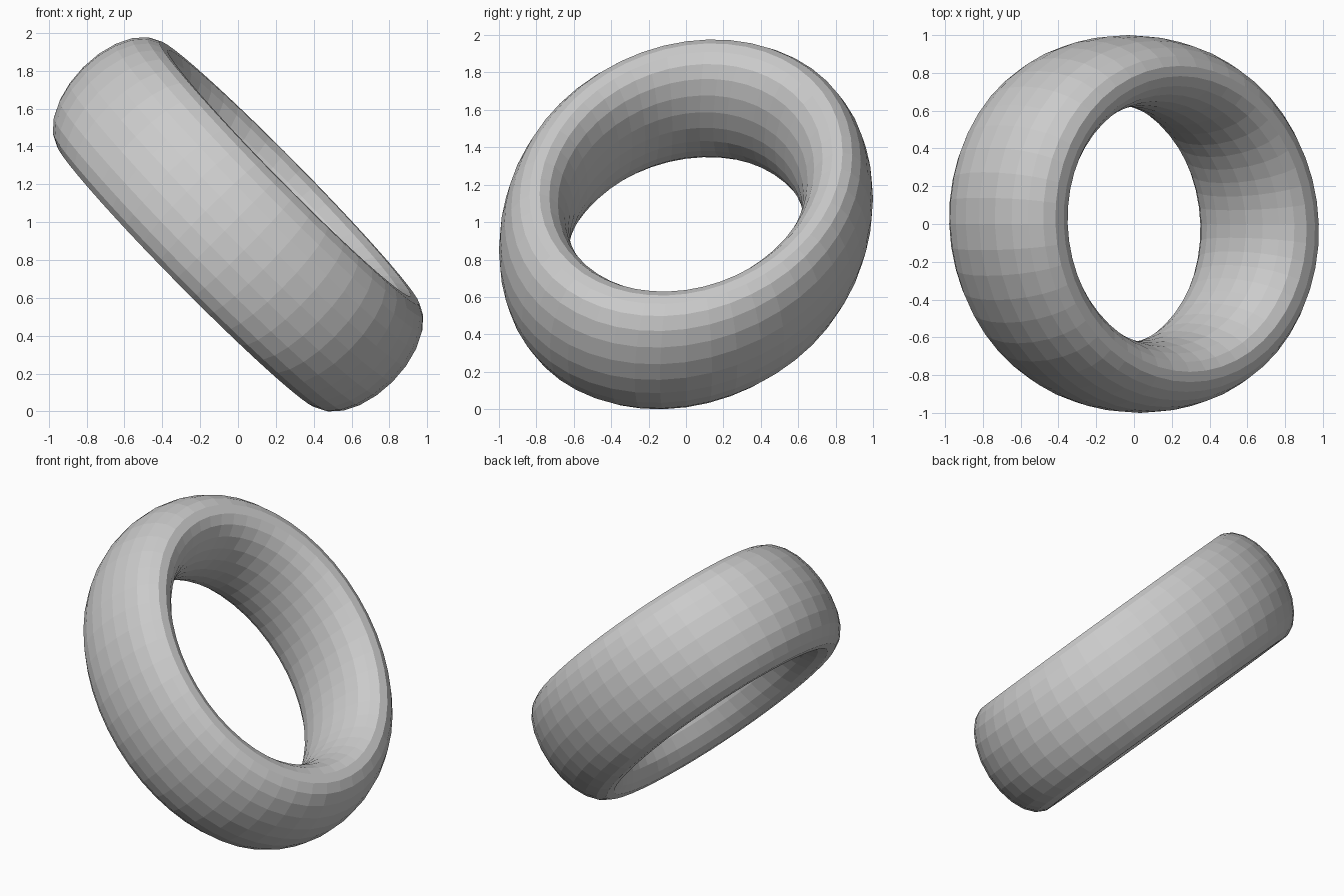
import bpy, bmesh
from math import sin, cos, pi, sqrt
from mathutils import Vector

if "Cube" in bpy.data.objects:
    bpy.data.objects.remove(bpy.data.objects["Cube"])

SEG, SIDES = 48, 22
P, Y = 0.94, 0.81              # semi-axes of the ring's oval centre line
BAND = 0.387                   # half width of the band

# Slanted frame of the ring
long_axis = Vector((-sqrt(0.5), 0, sqrt(0.5)))
hole_axis = Vector((sqrt(0.5), 0, sqrt(0.5)))
side_axis = Vector((0, 1, 0)) + long_axis * 0.12 + hole_axis * 0.075
centre = Vector((0, 0, 0.995))

# Oval section swept around the oval centre line
bm = bmesh.new()
rings = []
for i in range(SEG):
    t = 2 * pi * i / SEG
    mid = long_axis * P * cos(t) + side_axis * Y * sin(t)
    nx, ny = cos(t) / P, sin(t) / Y
    n = sqrt(nx * nx + ny * ny)
    out = (long_axis * nx + side_axis * ny) / n
    half = 0.205 + 0.015 * cos(2 * t)
    ring = []
    for j in range(SIDES):
        a = 2 * pi * j / SIDES
        co = centre + mid + out * half * cos(a) + hole_axis * BAND * sin(a)
        ring.append(bm.verts.new(co))
    rings.append(ring)
for i in range(SEG):
    r0, r1 = rings[i], rings[(i + 1) % SEG]
    for j in range(SIDES):
        k = (j + 1) % SIDES
        bm.faces.new((r0[j], r1[j], r1[k], r0[k]))
bmesh.ops.recalc_face_normals(bm, faces=bm.faces)

# Rest on the ground
low = min(v.co.z for v in bm.verts)
bmesh.ops.translate(bm, verts=bm.verts, vec=(0, 0, -low))

mesh = bpy.data.meshes.new("slanted_ring")
bm.to_mesh(mesh)
bm.free()
obj = bpy.data.objects.new("slanted_ring", mesh)
bpy.context.collection.objects.link(obj)
